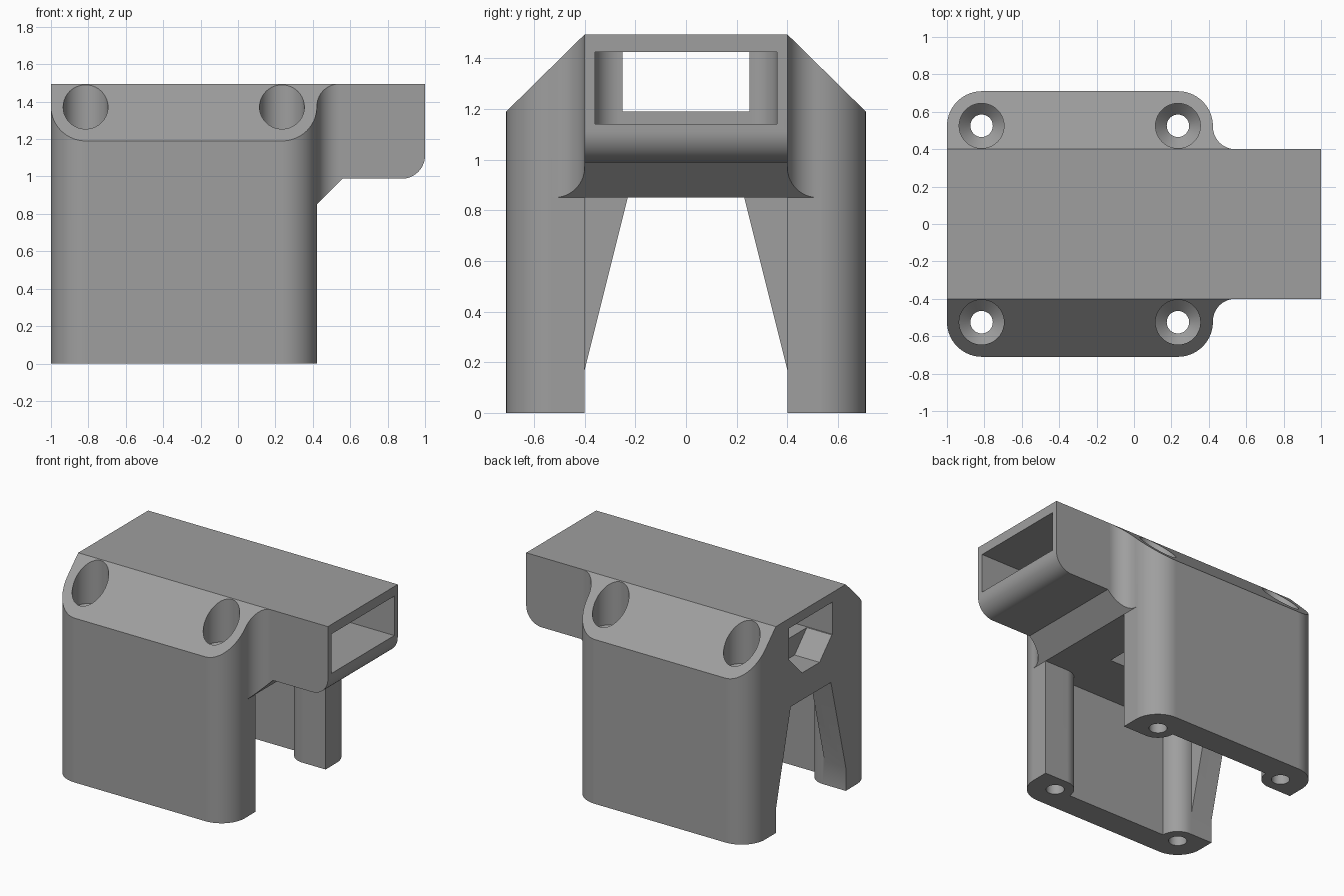
import bpy, bmesh, math
from mathutils import Vector

if "Cube" in bpy.data.objects:
    bpy.data.objects.remove(bpy.data.objects["Cube"])

grey = bpy.data.materials.new("mid_grey")
grey.diffuse_color = (0.345, 0.345, 0.345, 1)
grey.use_nodes = True
grey.node_tree.nodes["Principled BSDF"].inputs["Base Color"].default_value = grey.diffuse_color
TOP = 1.495


def rounded(points, seg=14):
    """Closed 2D outline; each point is (u, v) or (u, v, corner radius)."""
    out, n = [], len(points)
    for i, p in enumerate(points):
        c = Vector(p[:2])
        if len(p) == 2:
            out.append(c)
            continue
        a = (Vector(points[i - 1][:2]) - c).normalized()
        b = (Vector(points[(i + 1) % n][:2]) - c).normalized()
        half = a.angle(b) / 2
        centre = c + (a + b).normalized() * (p[2] / math.sin(half))
        start = c + a * (p[2] / math.tan(half)) - centre
        end = c + b * (p[2] / math.tan(half)) - centre
        sweep = start.angle_signed(end)
        for k in range(seg + 1):
            t = -sweep * k / seg
            out.append(centre + Vector((start.x * math.cos(t) - start.y * math.sin(t),
                                        start.x * math.sin(t) + start.y * math.cos(t))))
    return out


def prism(name, outline, axis, lo, hi):
    """Extrude an outline along an axis: z takes (x, y), x takes (y, z), y takes (x, z)."""
    place = {"z": lambda u, v, w: (u, v, w),
             "x": lambda u, v, w: (w, u, v),
             "y": lambda u, v, w: (u, w, v)}[axis]
    bm = bmesh.new()
    pts = rounded(outline)
    low = [bm.verts.new(place(p[0], p[1], lo)) for p in pts]
    high = [bm.verts.new(place(p[0], p[1], hi)) for p in pts]
    bm.faces.new(low)
    bm.faces.new(high)
    for i in range(len(pts)):
        j = (i + 1) % len(pts)
        bm.faces.new((low[i], low[j], high[j], high[i]))
    return finish(name, bm)


def finish(name, bm):
    bmesh.ops.recalc_face_normals(bm, faces=bm.faces)
    mesh = bpy.data.meshes.new(name)
    bm.to_mesh(mesh)
    bm.free()
    obj = bpy.data.objects.new(name, mesh)
    bpy.context.collection.objects.link(obj)
    mesh.materials.append(grey)
    return obj


def screw_hole(x, y, seg=40):
    """Stepped round cutter: narrow shaft, cone, wide head recess."""
    bm = bmesh.new()
    rings = []
    for r, z in ((.06, -.1), (.06, 1.11), (.12, 1.17), (.12, 1.7)):
        rings.append([bm.verts.new((x + r * math.cos(2 * math.pi * k / seg),
                                    y + r * math.sin(2 * math.pi * k / seg), z))
                      for k in range(seg)])
    for a, b in zip(rings, rings[1:]):
        for k in range(seg):
            j = (k + 1) % seg
            bm.faces.new((a[k], a[j], b[j], b[k]))
    bm.faces.new(rings[0])
    bm.faces.new(rings[-1])
    return finish("screw_hole_cutter", bm)


def box_outline(u0, u1, v0, v1):
    return [(u0, v0), (u1, v0), (u1, v1), (u0, v1)]


# Main block with rounded corners and the filleted nose
half = [(1, .4), (.422, .4, .12), (.422, .71, .187), (-1, .71, .187)]
mirrored = [(p[0], -p[1], *p[2:]) for p in half]
body = prism("bracket_body", mirrored + half[::-1], "z", 0, TOP)

cutters = []
# Space below the nose, with the chamfer and rounded lip
cutters.append(prism("nose_cutter", [(.4215, -.1), (.4215, .85), (.56, .988), (1, .988, .125),
                                     (1, 1.3), (1.2, 1.3), (1.2, -.1)], "y", -1, 1))
for s in (-1, 1):
    # Sloped shoulders
    cutters.append(prism("shoulder_cutter", [(s * .4, TOP), (s * .82, 1.0818), (s * .82, 1.7),
                                             (s * .4, 1.7)], "x", -1.2, .9))
    # Recess between the corner posts, which are rounded around their screw holes
    cutters.append(prism("recess_cutter", [(-.83, s * .3), (-.83, s * .4), (-.69, s * .4, .125),
                                           (-.69, s * .525), (.11, s * .525),
                                           (.11, s * .4, .125), (.3, s * .4), (.3, s * .3)],
                         "z", -.1, .85))
    # Screw holes
    for x in (-.815, .235):
        cutters.append(screw_hole(x, s * .525))
# Tunnel and its tapered rear opening
cutters.append(prism("tunnel_cutter", box_outline(-.83, .46, -.4, .4), "z", -.15, .85))
cutters.append(prism("rear_opening_cutter", [(-.4, -.1), (.4, -.1), (.4, .17), (.23, .85),
                                             (-.23, .85), (-.4, .17)], "x", -1.2, -.8))
# Channel through the top, its wide mouth, rear notch and floor slot
cutters.append(prism("channel_cutter", box_outline(-.25, .25, 1.19, 1.425), "x", -1.2, .9))
cutters.append(prism("mouth_cutter", [(1.2, -.36), (.25, -.36, .1), (.25, .36, .1), (1.2, .36)],
                     "z", 1.14, 1.425))
cutters.append(prism("rear_notch_cutter", [(-.1, 1.045), (.1, 1.045), (.25, 1.2), (.25, 1.3),
                                           (-.25, 1.3), (-.25, 1.2)], "x", -1.2, -.8))
cutters.append(prism("floor_slot_cutter", box_outline(-.5, .1, -.12, .12), "z", .7, 1.3))

bpy.context.view_layer.objects.active = body
body.select_set(True)
for c in cutters:
    mod = body.modifiers.new("cut", "BOOLEAN")
    mod.operation = "DIFFERENCE"
    mod.solver = "EXACT"
    mod.object = c
    bpy.ops.object.modifier_apply(modifier=mod.name)
for c in cutters:
    bpy.data.objects.remove(c)

# Smooth the curved walls, keep edges sharp and flats even
bpy.ops.object.shade_smooth_by_angle(angle=math.radians(30))
weighted = body.modifiers.new("even_flats", "WEIGHTED_NORMAL")
weighted.keep_sharp = True
